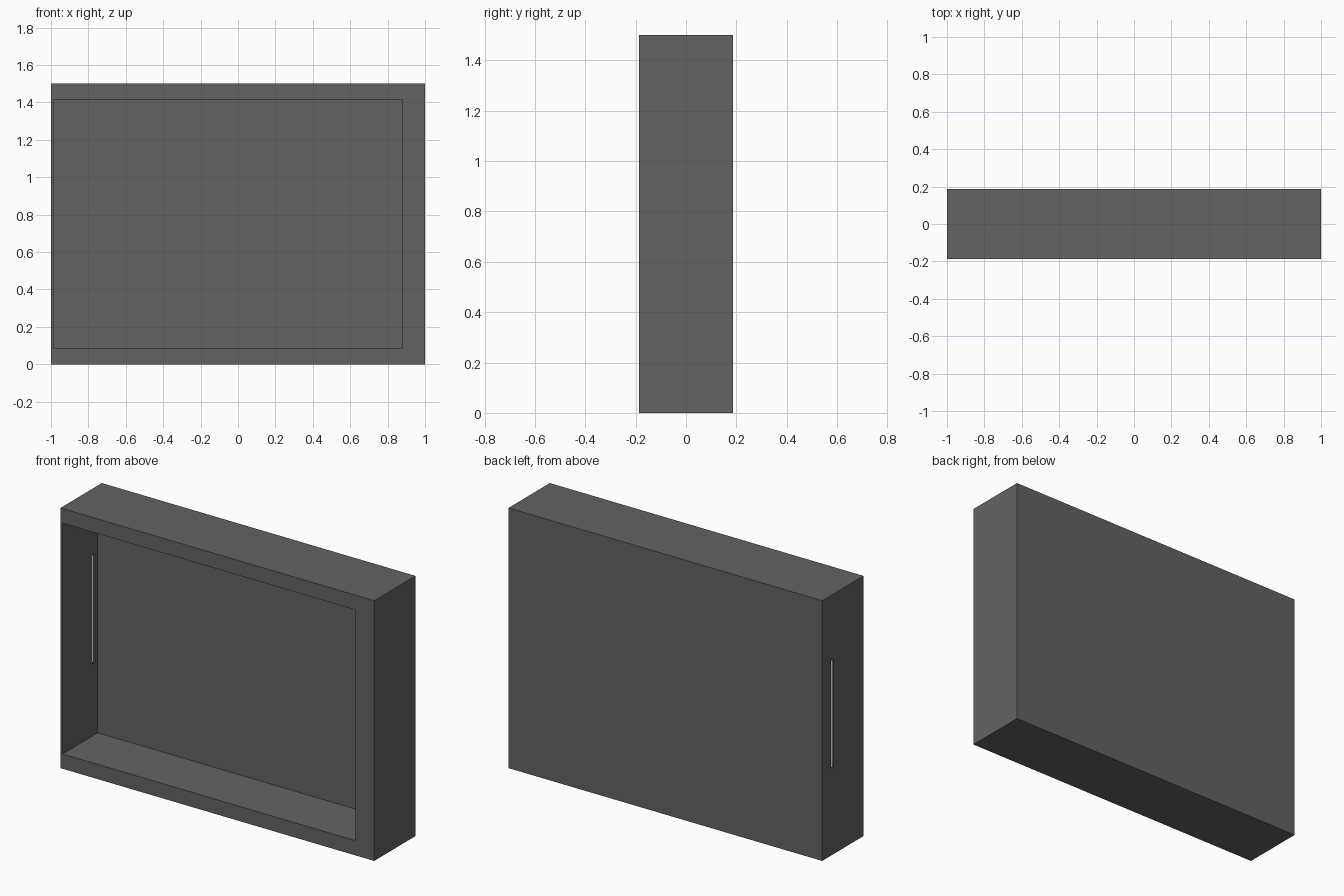
import bpy

if "Cube" in bpy.data.objects:
    bpy.data.objects.remove(bpy.data.objects["Cube"])

# dark casing colour
grey = bpy.data.materials.new("dark_grey")
grey.diffuse_color = (0.125, 0.125, 0.125, 1)
grey.use_nodes = True
grey.node_tree.nodes["Principled BSDF"].inputs["Base Color"].default_value = grey.diffuse_color


def box(name, x, y, z):
    """Axis-aligned box from (min, max) ranges."""
    bpy.ops.mesh.primitive_cube_add(size=1)
    ob = bpy.context.object
    ob.name = name
    for v in ob.data.vertices:
        v.co = [r[0] if c < 0 else r[1] for c, r in zip(v.co, (x, y, z))]
    ob.data.materials.append(grey)
    return ob


# solid case
case = box("case", (-1, 1), (-0.1875, 0.1875), (0, 1.5))

# front recess, then the narrow slot through the thin left wall
recess = box("recess_cutter", (-0.987, 0.88), (-0.3, 0.132), (0.085, 1.415))
slot = box("slot_cutter", (-1.1, -0.9), (0.085, 0.108), (0.5, 1.125))
for cutter in (recess, slot):
    mod = case.modifiers.new(cutter.name, 'BOOLEAN')
    mod.operation = 'DIFFERENCE'
    mod.solver = 'EXACT'
    mod.object = cutter
    cutter.hide_render = True
    cutter.hide_set(True)
